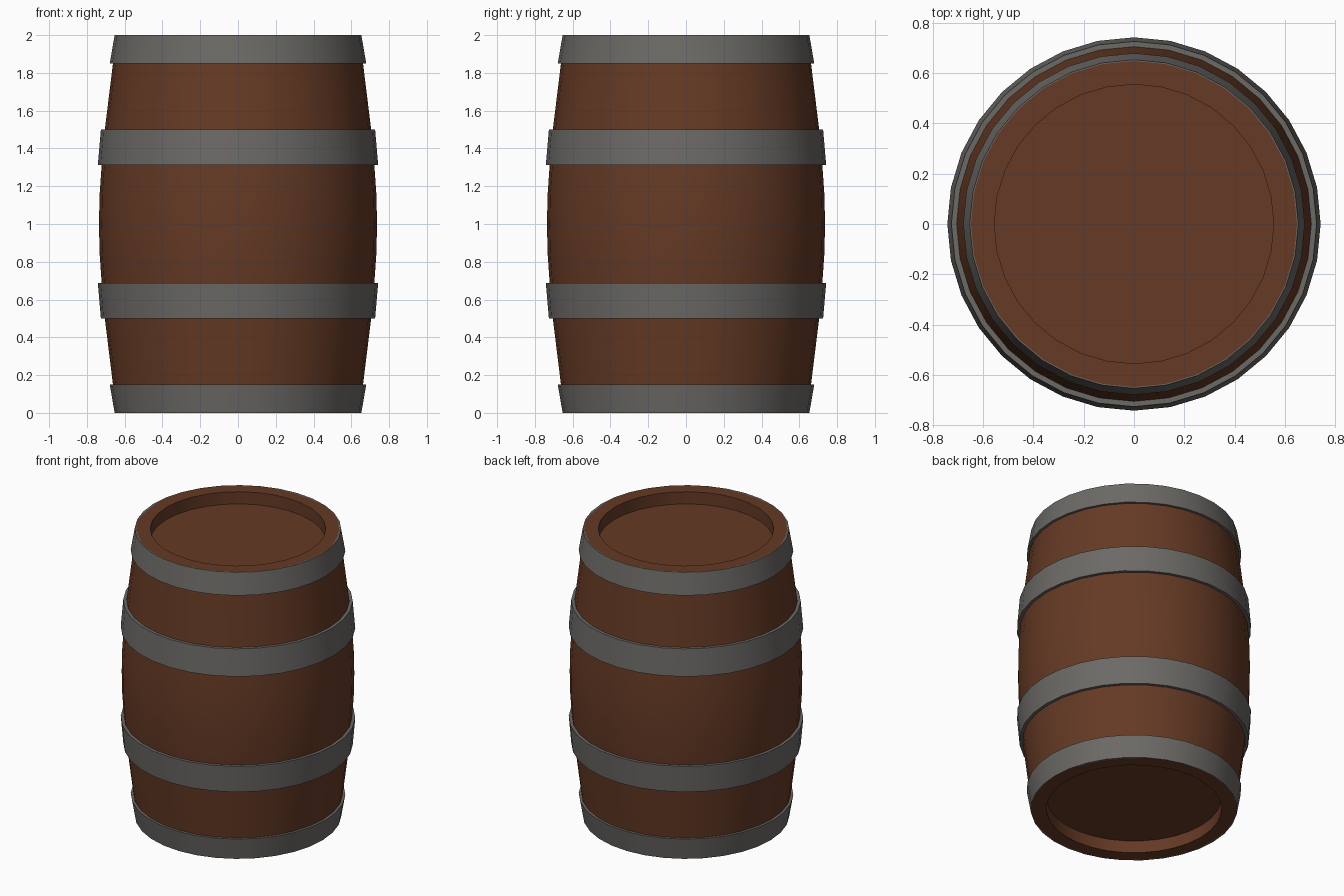
import bpy, bmesh, math

if "Cube" in bpy.data.objects:
    bpy.data.objects.remove(bpy.data.objects["Cube"])

SIDES = 32


def material(name, rgb):
    m = bpy.data.materials.new(name)
    m.diffuse_color = (*rgb, 1)
    m.use_nodes = True
    m.node_tree.nodes["Principled BSDF"].inputs["Base Color"].default_value = m.diffuse_color
    return m


WOOD = material("brown wood", (0.130, 0.042, 0.018))
IRON = material("grey iron", (0.150, 0.142, 0.132))


def lathe(name, profile, mat, closed):
    """Spin (radius, z) points around z; open profiles get end caps."""
    bm = bmesh.new()
    rings = []
    for r, z in profile:
        rings.append([bm.verts.new((r * math.cos(a), r * math.sin(a), z))
                      for a in (2 * math.pi * i / SIDES for i in range(SIDES))])
    pairs = list(zip(rings, rings[1:]))
    if closed:
        pairs.append((rings[-1], rings[0]))
    for lo, hi in pairs:
        for i in range(SIDES):
            j = (i + 1) % SIDES
            bm.faces.new((lo[i], lo[j], hi[j], hi[i]))
    if not closed:
        bm.faces.new(rings[0])
        bm.faces.new(rings[-1])
    bmesh.ops.recalc_face_normals(bm, faces=bm.faces)
    me = bpy.data.meshes.new(name)
    bm.to_mesh(me)
    bm.free()
    me.materials.append(mat)
    ob = bpy.data.objects.new(name, me)
    bpy.context.collection.objects.link(ob)
    bpy.ops.object.select_all(action='DESELECT')
    ob.select_set(True)
    bpy.context.view_layer.objects.active = ob
    bpy.ops.object.shade_smooth_by_angle(angle=math.radians(30))
    return ob


# Wooden body: recessed head, rim, bulging side, mirrored about mid-height
half = [(0.555, 0.085), (0.555, 0.0), (0.648, 0.0), (0.662, 0.15),
        (0.705, 0.5), (0.722, 0.69), (0.733, 0.85)]
body = half + [(0.736, 1.0)] + [(r, 2 - z) for r, z in reversed(half)]
lathe("barrel_body", body, WOOD, False)

# Iron hoops: end hoop and belly hoop, each mirrored to the top half
hoops = {
    "end_hoop": [(0.64, 0.0), (0.653, 0.0), (0.679, 0.15), (0.65, 0.15)],
    "belly_hoop": [(0.69, 0.5), (0.726, 0.5), (0.742, 0.687), (0.70, 0.687)],
}
for name, section in hoops.items():
    lathe("lower_" + name, section, IRON, True)
    lathe("upper_" + name, [(r, 2 - z) for r, z in section], IRON, True)
